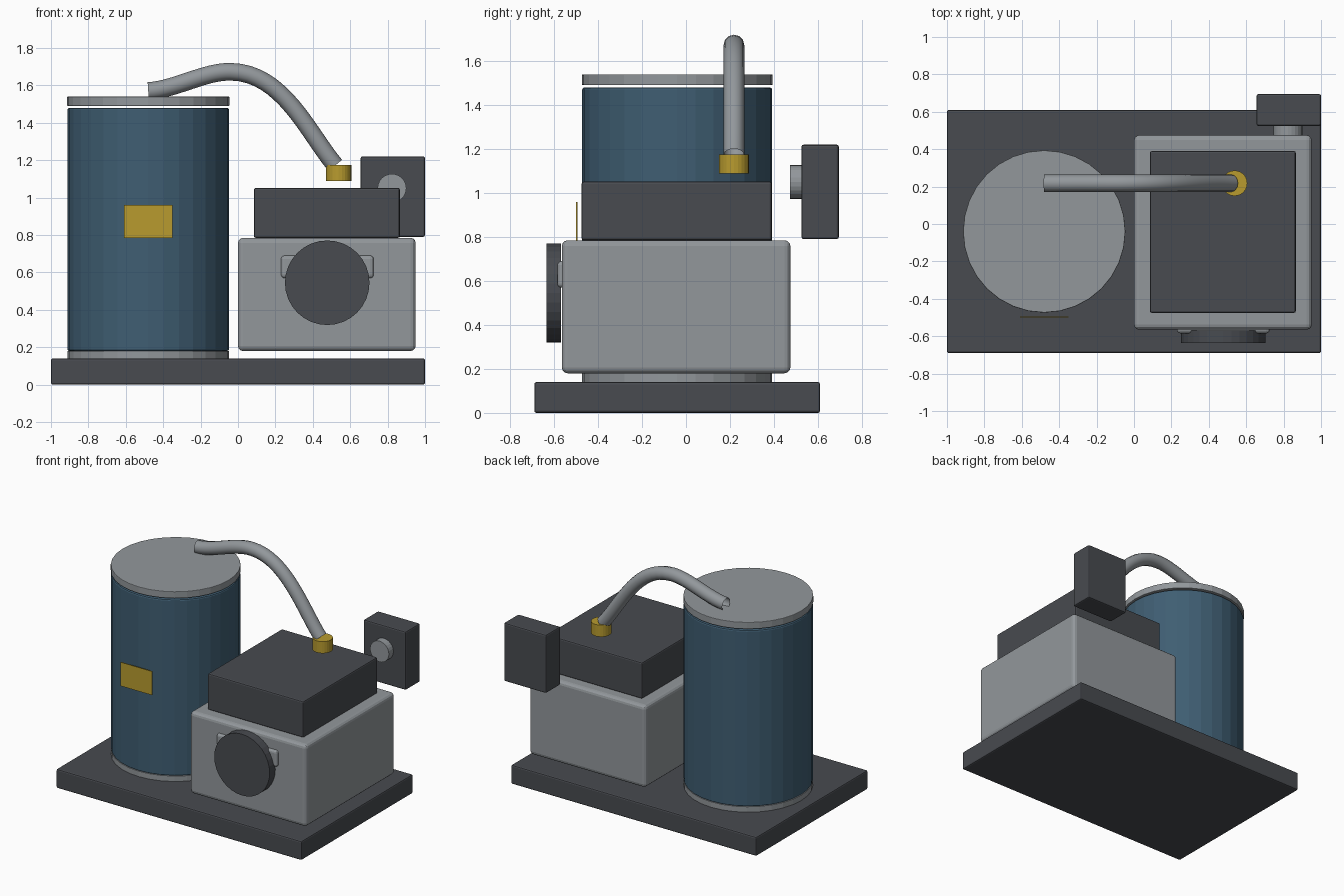
import bpy
from math import pi
from mathutils import Vector

default = bpy.data.objects.get("Cube")
if default:
    bpy.data.objects.remove(default, do_unlink=True)


def material(name, rgb):
    mat = bpy.data.materials.new(name)
    mat.use_nodes = True
    mat.diffuse_color = (*rgb, 1)
    mat.node_tree.nodes["Principled BSDF"].inputs["Base Color"].default_value = (*rgb, 1)
    return mat


DARK = material("charcoal", (0.065, 0.07, 0.08))
GREY = material("light grey", (0.29, 0.312, 0.33))
BLUE = material("tank blue", (0.05, 0.112, 0.17))
BRASS = material("brass", (0.48, 0.33, 0.028))


def finish(obj, name, mat, bevel, segments):
    obj.name = name
    obj.data.materials.append(mat)
    if bevel:
        mod = obj.modifiers.new("Bevel", "BEVEL")
        mod.width = bevel
        mod.segments = segments
        mod.limit_method = "ANGLE"
        mod.angle_limit = pi / 4
    return obj


def box(name, low, high, mat, bevel=0.01, segments=2):
    low, high = Vector(low), Vector(high)
    bpy.ops.mesh.primitive_cube_add(size=1, location=(low + high) / 2)
    obj = bpy.context.object
    size = high - low
    for vert in obj.data.vertices:
        vert.co = Vector(c * s for c, s in zip(vert.co, size))
    return finish(obj, name, mat, bevel, segments)


def cylinder(name, center, radius, depth, mat, axis="z", bevel=0.0, sides=32):
    turn = (pi / 2, 0, 0) if axis == "y" else (0, 0, 0)
    bpy.ops.mesh.primitive_cylinder_add(vertices=sides, radius=radius, depth=depth,
                                        location=center, rotation=turn)
    return finish(bpy.context.object, name, mat, bevel, 2)


# Base and storage tank
box("base_plate", (-1, -0.69, 0), (1, 0.61, 0.14), DARK)
TANK_X, TANK_Y = -0.48, -0.04
cylinder("tank_foot_ring", (TANK_X, TANK_Y, 0.16), 0.432, 0.04, GREY)
cylinder("tank_body", (TANK_X, TANK_Y, 0.83), 0.432, 1.3, BLUE, bevel=0.01)
cylinder("tank_lid", (TANK_X, TANK_Y, 1.515), 0.434, 0.05, GREY, bevel=0.004)
box("nameplate", (-0.61, -0.5, 0.785), (-0.35, -0.494, 0.96), BRASS, bevel=0)

# Pump housing with its cover
box("pump_housing", (0, -0.565, 0.18), (0.95, 0.475, 0.785), GREY, bevel=0.027, segments=3)
box("pump_cover", (0.085, -0.475, 0.785), (0.865, 0.39, 1.052), DARK)

# Front cap on its backing bracket
box("front_bracket", (0.23, -0.585, 0.57), (0.725, -0.545, 0.69), GREY, bevel=0.018, segments=3)
cylinder("front_cap", (0.477, -0.602, 0.545), 0.226, 0.066, DARK, axis="y")

# Rear control box with its dial
box("control_box", (0.655, 0.525, 0.79), (1, 0.695, 1.22), DARK)
cylinder("control_dial", (0.823, 0.5, 1.05), 0.077, 0.056, GREY, axis="y", sides=24)

# Hose and fitting
HOSE_Y = 0.218
cylinder("hose_fitting", (0.538, HOSE_Y, 1.132), 0.068, 0.086, BRASS, sides=24)
curve = bpy.data.curves.new("hose", "CURVE")
curve.dimensions = "3D"
curve.bevel_depth = 0.047
curve.bevel_resolution = 4
curve.resolution_u = 16
spline = curve.splines.new("BEZIER")
# Each point: left handle, centre, right handle as (x, z)
path = [((-0.6, 1.56), (-0.48, 1.57), (-0.33, 1.58)),
        ((-0.18, 1.675), (-0.04, 1.673), (0.24, 1.67)),
        ((0.375, 1.345), (0.52, 1.172), (0.6, 1.08))]
spline.bezier_points.add(len(path) - 1)
for point, (left, mid, right) in zip(spline.bezier_points, path):
    point.handle_left_type = point.handle_right_type = "FREE"
    point.co = (mid[0], HOSE_Y, mid[1])
    point.handle_left = (left[0], HOSE_Y, left[1])
    point.handle_right = (right[0], HOSE_Y, right[1])
spline.use_smooth = True
curve.materials.append(GREY)
hose = bpy.data.objects.new("hose", curve)
bpy.context.collection.objects.link(hose)
